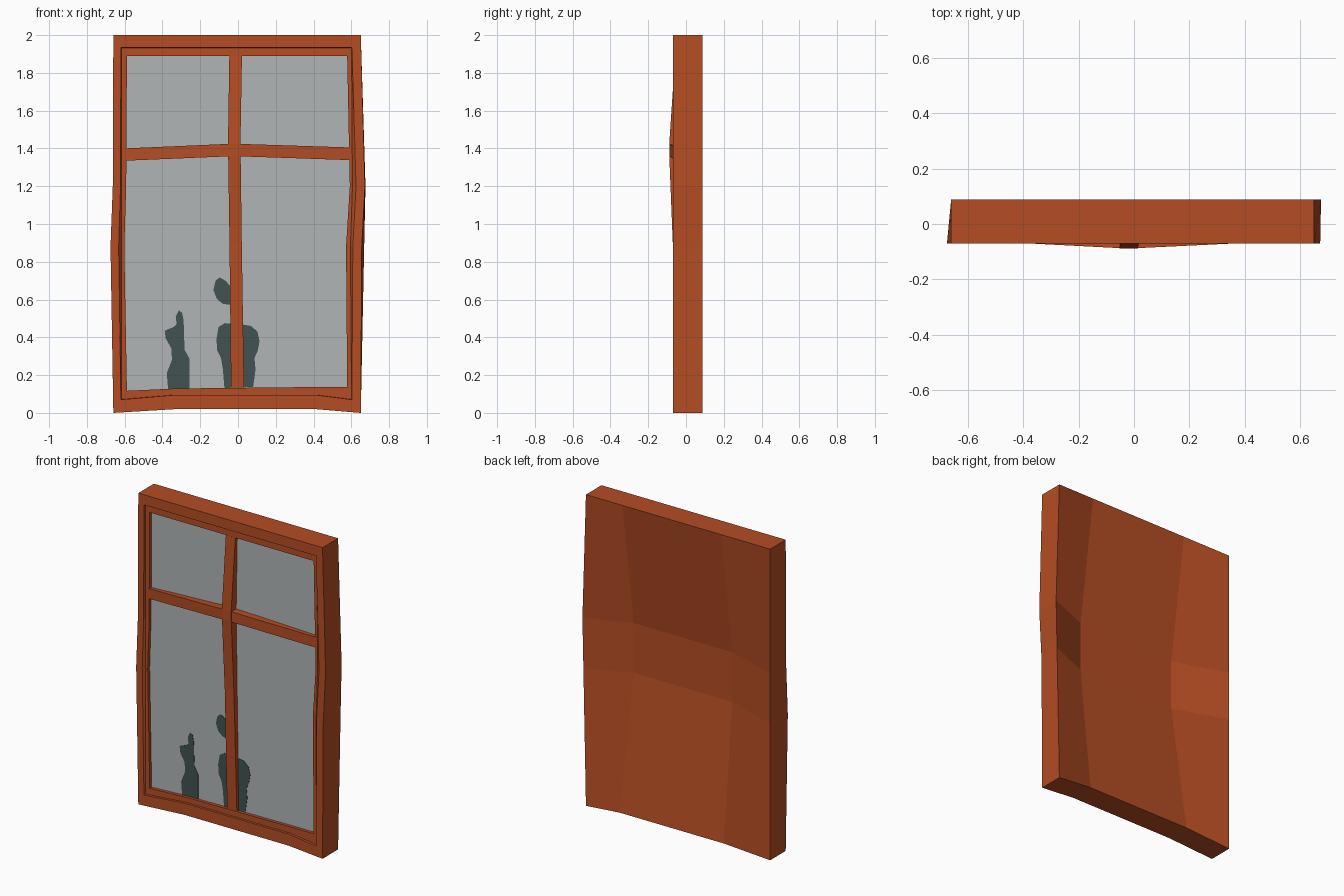
import bpy, bmesh


def material(name, colour):
    m = bpy.data.materials.new(name)
    m.diffuse_color = (*colour, 1)
    return m


WOOD = material("orange wood", (0.46, 0.074, 0.017))
GLASS = material("grey glass", (0.44, 0.46, 0.47))
PLANT = material("dark plant", (0.052, 0.086, 0.082))
GLASS_Y = -0.037


def finish(bm, name, mats):
    bmesh.ops.recalc_face_normals(bm, faces=bm.faces[:])
    me = bpy.data.meshes.new(name)
    bm.to_mesh(me)
    bm.free()
    for m in mats:
        me.materials.append(m)
    ob = bpy.data.objects.new(name, me)
    bpy.context.collection.objects.link(ob)
    return ob


def bridge(bm, a, b):
    n = len(a)
    return [bm.faces.new((a[i], a[(i + 1) % n], b[(i + 1) % n], b[i])) for i in range(n)]


def outline(left, right, low, top):
    """12-point wobbly rectangle. left/right: x at bottom, 0.88, 1.2, top; low: z at the four bottom points."""
    xs = (left[0], -0.33, 0.41, right[0])
    pts = list(zip(xs, low))
    pts += [(right[1], 0.88), (right[2], 1.2), (right[3], top)]
    pts += [(0.39, top), (-0.31, top), (left[3], top), (left[2], 1.2), (left[1], 0.88)]
    return pts


# Frame: stacked outlines from the back edge to the glass
bm = bmesh.new()
opening = ((-0.588, -0.602, -0.592, -0.588), (0.578, 0.572, 0.592, 0.578), (0.117, 0.129, 0.137, 0.137), 1.89)
rings = [
    (0.088, outline((-0.66, -0.66, -0.66, -0.66), (0.65, 0.668, 0.675, 0.65), (0, 0.02, 0.02, 0), 2)),
    (-0.07, outline((-0.66, -0.675, -0.663, -0.66), (0.65, 0.655, 0.672, 0.65), (0, 0.02, 0.02, 0), 2)),
    (-0.07, outline((-0.62, -0.632, -0.622, -0.62), (0.603, 0.608, 0.625, 0.603), (0.07, 0.095, 0.095, 0.07), 1.935)),
    (-0.057, outline((-0.618, -0.616, -0.618, -0.618), (0.601, 0.595, 0.606, 0.601), (0.072, 0.096, 0.096, 0.072), 1.933)),
    (-0.057, outline(*opening)),
    (GLASS_Y, outline(*opening)),
]
loops = [[bm.verts.new((x, y, z)) for x, z in pts] for y, pts in rings]
for a, b in zip(loops, loops[1:]):
    bridge(bm, a, b)

# Glass pane closes the front
bm.faces.new(loops[-1]).material_index = 1

# Dented back: three by three panels with a sunken middle
B = loops[0]
p, q, r, s = [bm.verts.new((x, -0.027, z)) for x, z in ((-0.31, 0.88), (0.39, 0.88), (0.39, 1.2), (-0.31, 1.2))]
for f in ((B[0], B[1], p, B[11]), (B[1], B[2], q, p), (B[2], B[3], B[4], q),
          (B[11], p, s, B[10]), (p, q, r, s), (q, B[4], B[5], r),
          (B[10], s, B[8], B[9]), (s, r, B[7], B[8]), (r, B[5], B[6], B[7])):
    bm.faces.new(f)
finish(bm, "window_frame", [WOOD, GLASS])


# Glazing bars: stations of (position, low edge, high edge, front y)
def bar(name, stations, vertical):
    bm = bmesh.new()
    prev = None
    for t, lo, hi, y in stations:
        sec = [(lo, y), (hi, y), (hi, GLASS_Y), (lo, GLASS_Y)]
        ring = [bm.verts.new((c, d, t) if vertical else (t, d, c)) for c, d in sec]
        if prev:
            bridge(bm, prev, ring)
        else:
            bm.faces.new(ring)
        prev = ring
    bm.faces.new(prev)
    finish(bm, name, [WOOD])


bar("upright_bar", [(0.134, -0.037, 0.032, -0.0575), (0.9, -0.045, 0.02, -0.07),
                    (1.36, -0.052, 0.014, -0.0885), (1.425, -0.053, 0.013, -0.0885),
                    (1.89, -0.046, 0.021, -0.0575)], True)
bar("cross_bar", [(-0.602, 1.335, 1.4, -0.0585), (-0.053, 1.358, 1.424, -0.087),
                  (0.014, 1.358, 1.424, -0.087), (0.603, 1.338, 1.405, -0.0585)], False)


# Plant silhouettes: thin plates on the glass
def plate(name, pts):
    bm = bmesh.new()
    a, b = [[bm.verts.new((x, y, z)) for x, z in pts] for y in (GLASS_Y + 0.001, GLASS_Y - 0.002)]
    bridge(bm, a, b)
    bm.faces.new(a)
    bm.faces.new(b)
    finish(bm, name, [PLANT])


plate("tall_plant", [(-0.37, 0.125), (-0.377, 0.21), (-0.35, 0.28), (-0.352, 0.34), (-0.383, 0.395),
                     (-0.388, 0.435), (-0.34, 0.455), (-0.325, 0.47), (-0.33, 0.51), (-0.313, 0.543),
                     (-0.296, 0.53), (-0.288, 0.49), (-0.283, 0.335), (-0.256, 0.285), (-0.256, 0.127)])
plate("wide_plant", [(-0.072, 0.132), (-0.08, 0.23), (-0.09, 0.29), (-0.11, 0.33), (-0.114, 0.39),
                     (-0.103, 0.455), (-0.07, 0.475), (0.03, 0.467), (0.07, 0.46), (0.103, 0.43),
                     (0.114, 0.38), (0.105, 0.33), (0.087, 0.29), (0.093, 0.23), (0.08, 0.137)])
plate("plant_bud", [(-0.03, 0.57), (-0.082, 0.578), (-0.113, 0.605), (-0.13, 0.65), (-0.119, 0.7),
                    (-0.098, 0.717), (-0.066, 0.7), (-0.045, 0.675), (-0.02, 0.67)])
